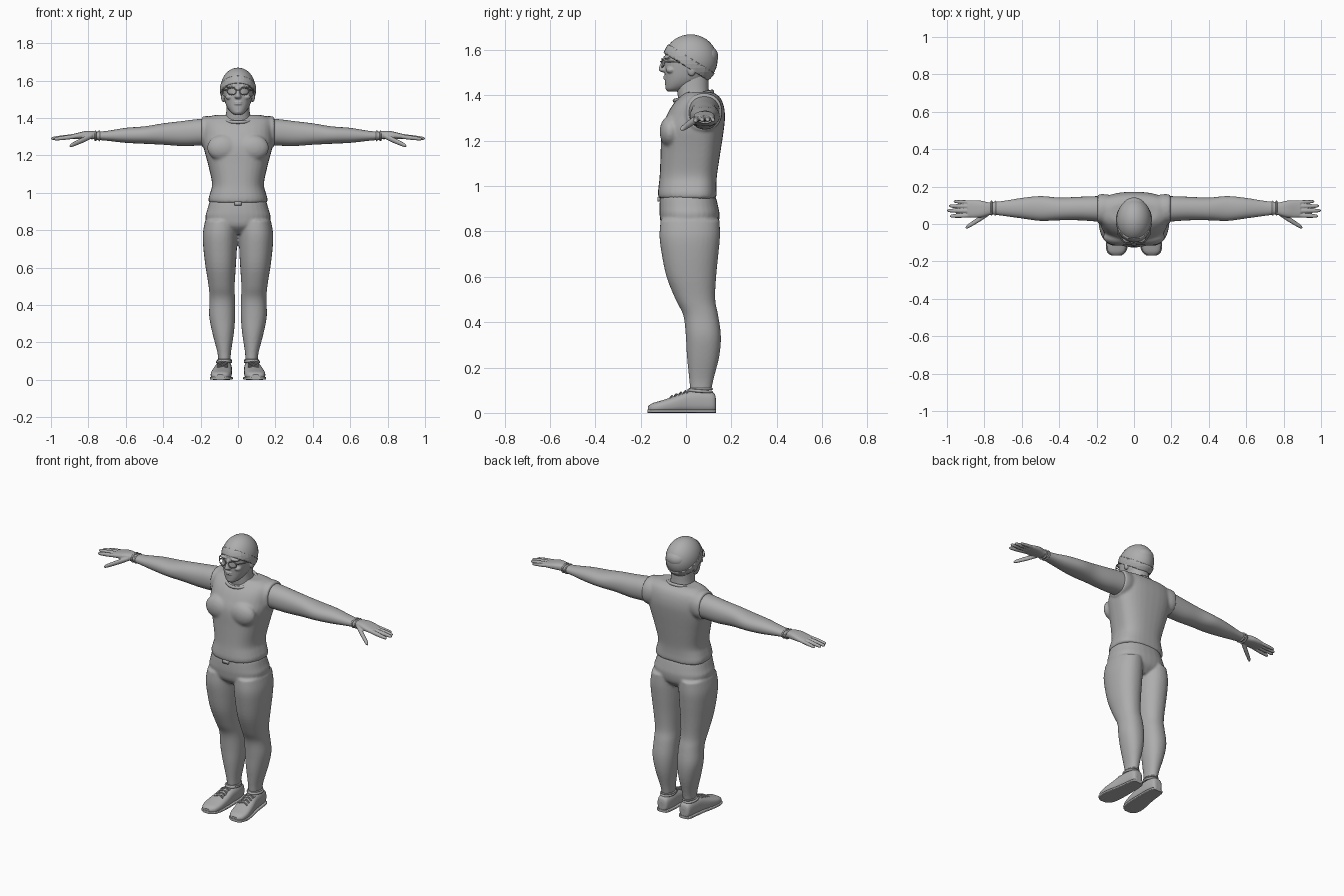
import bpy, bmesh, math
from mathutils import Matrix, Vector

if "Cube" in bpy.data.objects:
    bpy.data.objects.remove(bpy.data.objects["Cube"], do_unlink=True)

grey = bpy.data.materials.new("plain_grey")
GREY = (0.42, 0.42, 0.42, 1)
grey.diffuse_color = GREY
grey.use_nodes = True
grey.node_tree.nodes["Principled BSDF"].inputs["Base Color"].default_value = GREY


def spline(sections, steps=4):
    """Smoothly interpolate the sections of a loft."""
    result = []
    last = len(sections) - 1
    for i in range(last):
        p0, p1, p2, p3 = (sections[min(max(i + k, 0), last)] for k in (-1, 0, 1, 2))
        for s in range(steps):
            t = s / steps
            result.append([b + .5 * t * (c - a + t * (2 * a - 5 * b + 4 * c - d + t * (3 * (b - c) + d - a)))
                           for a, b, c, d in zip(p0, p1, p2, p3)])
    return result + [list(sections[-1])]


def loft(bm, axis, sections, power=2.2, mid=.5, count=32):
    """Rings along an axis; each section is (position, min_a, max_a, min_b, max_b)."""
    rings = []
    for t, a0, a1, b0, b1 in spline(sections):
        ring = []
        for k in range(count):
            ang = math.tau * k / count
            c, s = math.cos(ang), math.sin(ang)
            ca = math.copysign(abs(c) ** (2 / power), c)
            sb = math.copysign(abs(s) ** (2 / power), s)
            centre = b0 + (b1 - b0) * mid
            a = (a0 + a1) / 2 + ca * (a1 - a0) / 2
            b = centre + sb * (b1 - centre if sb > 0 else centre - b0)
            ring.append(bm.verts.new({"x": (t, a, b), "y": (a, t, b), "z": (a, b, t)}[axis]))
        rings.append(ring)
    for low, high in zip(rings, rings[1:]):
        for k in range(count):
            n = (k + 1) % count
            bm.faces.new((low[k], low[n], high[n], high[k]))
    bm.faces.new(rings[0])
    bm.faces.new(rings[-1])


def wide(sections):
    """Sections symmetric about the middle: (z, half_width, min_y, max_y)."""
    return [(z, -w, w, y0, y1) for z, w, y0, y1 in sections]


def ball(bm, centre, radii):
    bmesh.ops.create_uvsphere(bm, u_segments=32, v_segments=20, radius=1,
                              matrix=Matrix.Translation(centre) @ Matrix.Diagonal((*radii, 1)))


def finish(name, bm, mirror=False, voxel=0, smooth=4):
    bmesh.ops.recalc_face_normals(bm, faces=bm.faces[:])
    mesh = bpy.data.meshes.new(name)
    for f in bm.faces:
        f.smooth = len(f.verts) < 5
    bm.to_mesh(mesh)
    bm.free()
    mesh.materials.append(grey)
    obj = bpy.data.objects.new(name, mesh)
    bpy.context.collection.objects.link(obj)
    if mirror:
        obj.modifiers.new("mirror", "MIRROR").use_mirror_merge = False
    if voxel:
        fuse = obj.modifiers.new("fuse", "REMESH")
        fuse.mode, fuse.voxel_size, fuse.use_smooth_shade = "VOXEL", voxel, True
        soft = obj.modifiers.new("soften", "SMOOTH")
        soft.factor, soft.iterations = .5, smooth
    return obj


def tube(name, points, radius, closed=False, mirror=False):
    curve = bpy.data.curves.new(name, "CURVE")
    curve.dimensions = "3D"
    curve.bevel_depth, curve.bevel_resolution, curve.use_fill_caps = radius, 2, True
    path = curve.splines.new("POLY")
    path.points.add(len(points) - 1)
    for p, co in zip(path.points, points):
        p.co = (*co, 1)
    path.use_cyclic_u = closed
    path.use_smooth = True
    curve.materials.append(grey)
    obj = bpy.data.objects.new(name, curve)
    bpy.context.collection.objects.link(obj)
    if mirror:
        obj.modifiers.new("mirror", "MIRROR").use_mirror_merge = False


def loop(fn, count=32):
    return [fn(math.cos(math.tau * i / count), math.sin(math.tau * i / count)) for i in range(count)]


# Sleeveless shirt with chest and armholes fused in
bm = bmesh.new()
loft(bm, "z", wide([(.945, .156, -.121, .135), (.97, .158, -.124, .135), (1, .149, -.121, .134),
                    (1.05, .139, -.116, .137), (1.15, .16, -.112, .152), (1.25, .186, -.108, .167),
                    (1.31, .19, -.086, .172), (1.36, .19, -.058, .165), (1.395, .18, -.025, .147),
                    (1.415, .13, .0, .115)]), power=2.5, mid=.62)
for side in (-1, 1):
    ball(bm, (side * .08, -.07, 1.24), (.085, .046, .07))
    loft(bm, "x", [(side * x, *rest) for x, *rest in
                   [(.1, .015, .15, 1.27, 1.4), (.16, .0, .16, 1.245, 1.41), (.195, .002, .157, 1.247, 1.407)]])
finish("shirt", bm, voxel=.008, smooth=5)
tube("shirt_collar", loop(lambda c, s: (.083 * c, .033 + .083 * s, 1.397 + .02 * s)), .009, True)

# Trousers
bm = bmesh.new()
loft(bm, "z", wide([(.78, .05, -.06, .1), (.82, .15, -.105, .138), (.87, .174, -.116, .148),
                    (.91, .164, -.117, .142), (.955, .152, -.114, .131)]), power=2.4)
for side in (-1, 1):
    loft(bm, "z", [(z, side * a, side * b, y0, y1) for z, a, b, y0, y1 in
                   [(.1, .04, .105, .018, .112), (.15, .037, .111, .014, .122), (.25, .022, .137, .004, .147),
                    (.34, .015, .154, -.001, .154), (.43, .016, .152, -.012, .142), (.5, .018, .157, -.046, .129),
                    (.6, .012, .173, -.086, .133), (.7, .006, .185, -.107, .143), (.78, .004, .188, -.117, .15),
                    (.85, .005, .176, -.112, .148)]])
finish("trousers", bm, voxel=.007)
tube("trouser_hem", loop(lambda c, s: (.072 + .035 * c, .065 + .049 * s, .105)), .005, True, True)
bm = bmesh.new()
bmesh.ops.create_cube(bm, size=1, matrix=Matrix.Translation((0, -.117, .942)) @ Matrix.Diagonal((.04, .016, .02, 1)))
finish("belt_buckle", bm)

# Arms
bm = bmesh.new()
loft(bm, "x", [(.15, .01, .15, 1.255, 1.398), (.22, .015, .148, 1.252, 1.393), (.3, .02, .145, 1.25, 1.383),
               (.4, .02, .141, 1.257, 1.371), (.5, .017, .149, 1.262, 1.355), (.6, .03, .139, 1.267, 1.347),
               (.7, .044, .123, 1.278, 1.331), (.77, .053, .116, 1.284, 1.325)])
finish("arm", bm, mirror=True)
for x in (.742, .762):
    tube("wristband", loop(lambda c, s: (x, .085 + .035 * c, 1.304 + .024 * s)), .005, True, True)

# Hands: palm, four fingers and a thumb fused together
bm = bmesh.new()
loft(bm, "x", [(.745, .056, .112, 1.287, 1.323), (.78, .046, .116, 1.286, 1.33), (.82, .036, .125, 1.287, 1.329),
               (.87, .034, .126, 1.287, 1.317), (.89, .042, .118, 1.291, 1.313)], power=2.6)
FINGERS = [((.86, .115, 1.302), (.965, .121, 1.289), .009), ((.86, .093, 1.304), (.99, .097, 1.29), .01),
           ((.86, .07, 1.304), (1, .072, 1.29), .0105), ((.86, .047, 1.302), (.985, .042, 1.287), .0105),
           ((.78, .055, 1.304), (.9, -.02, 1.25), .013)]
for start, end, r in FINGERS:
    start, end = Vector(start), Vector(end)
    rings = []
    for f, scale in ((0, 1), (.4, 1.12), (.8, .95), (.94, .75), (1, .3)):
        p = start.lerp(end, f)
        w = r * scale
        rings.append((p.x, p.y - w, p.y + w, p.z - w, p.z + w))
    loft(bm, "x", rings, count=16)
finish("hand", bm, mirror=True, voxel=.0035, smooth=2)

# Shoes with soles and laces
SHOE = [(.132, .06, .09, .015, .06), (.122, .042, .108, .004, .088), (.07, .033, .117, 0, .1),
        (.01, .033, .125, 0, .096), (-.05, .033, .138, 0, .074), (-.11, .037, .146, 0, .054),
        (-.15, .05, .138, 0, .042), (-.168, .075, .115, .006, .028)]
bm = bmesh.new()
loft(bm, "y", SHOE, power=2.7)
finish("shoe", bm, mirror=True)
bm = bmesh.new()
loft(bm, "y", [(y * 1.01, a - .005, b + .005, 0, .016) for y, a, b, *_ in SHOE], power=5)
finish("shoe_sole", bm, mirror=True)
tube("shoe_opening", loop(lambda c, s: (.075 + .037 * c, .062 + .05 * s, .096 - .004 * s)), .007, True, True)
for i in range(4):
    y, z = -.002 - .02 * i, .096 - .0075 * i
    for slant in (-.008, .008):
        tube("shoe_lace", [(.055, y - slant, z - .006), (.083, y, z + .002), (.112, y + slant, z - .008)],
             .0035, mirror=True)

# Neck
bm = bmesh.new()
loft(bm, "z", wide([(1.35, .085, -.03, .115), (1.39, .07, -.035, .105), (1.43, .063, -.04, .1), (1.49, .06, -.04, .1)]))
finish("neck", bm)

# Head with nose, lips, brow and cheeks
bm = bmesh.new()
loft(bm, "z", wide([(1.417, .018, -.08, -.03), (1.428, .036, -.089, .0), (1.45, .054, -.092, .05),
                    (1.48, .068, -.093, .09), (1.52, .077, -.095, .115), (1.56, .081, -.094, .125),
                    (1.6, .08, -.088, .12), (1.64, .05, -.05, .08)]), power=2.3)
loft(bm, "z", wide([(1.502, .01, -.106, -.07), (1.512, .018, -.12, -.07), (1.53, .012, -.117, -.07),
                    (1.565, .009, -.099, -.07)]))
ball(bm, (0, -.074, 1.434), (.022, .018, .014))
for z in (1.474, 1.484):
    ball(bm, (0, -.086, z), (.024, .014, .0055))
for side in (-1, 1):
    ball(bm, (side * .034, -.078, 1.568), (.03, .022, .009))
    ball(bm, (side * .045, -.066, 1.512), (.022, .022, .016))
    ball(bm, (side * .079, .025, 1.515), (.012, .02, .03))
finish("head", bm, voxel=.0035, smooth=3)

# Glasses
tube("glasses_rim", loop(lambda c, s: (.034 + .024 * c, -.106 + .01 * max(c, 0), 1.543 + .019 * s), 24), .0028, True, True)
tube("glasses_temple", [(.057, -.096, 1.548), (.084, -.06, 1.548), (.087, .02, 1.545)], .003, mirror=True)
tube("glasses_bridge", [(-.011, -.108, 1.547), (0, -.113, 1.55), (.011, -.108, 1.547)], .0028)

# Knitted cap: crown, turned-up band and a soft fold behind
RIM = Vector((0, -.1, 1.592))
UP = Vector((0, .53, .85))


def cap_part(name, scale, low, high, thick):
    bm = bmesh.new()
    ball(bm, (0, .02, 1.556), (.094 * scale, .119 * scale, .113 * scale))
    for offset, above in ((low, False), (high, True)):
        bmesh.ops.bisect_plane(bm, geom=bm.verts[:] + bm.edges[:] + bm.faces[:], plane_co=RIM + UP * offset,
                               plane_no=UP, clear_outer=above, clear_inner=not above)
    shell = finish(name, bm).modifiers.new("thickness", "SOLIDIFY")
    shell.thickness = thick


cap_part("cap_crown", 1, 0, 1, .006)
cap_part("cap_band", 1.035, -.003, .04, .008)
bm = bmesh.new()
ball(bm, (0, .088, 1.572), (.062, .054, .05))
finish("cap_fold", bm)
